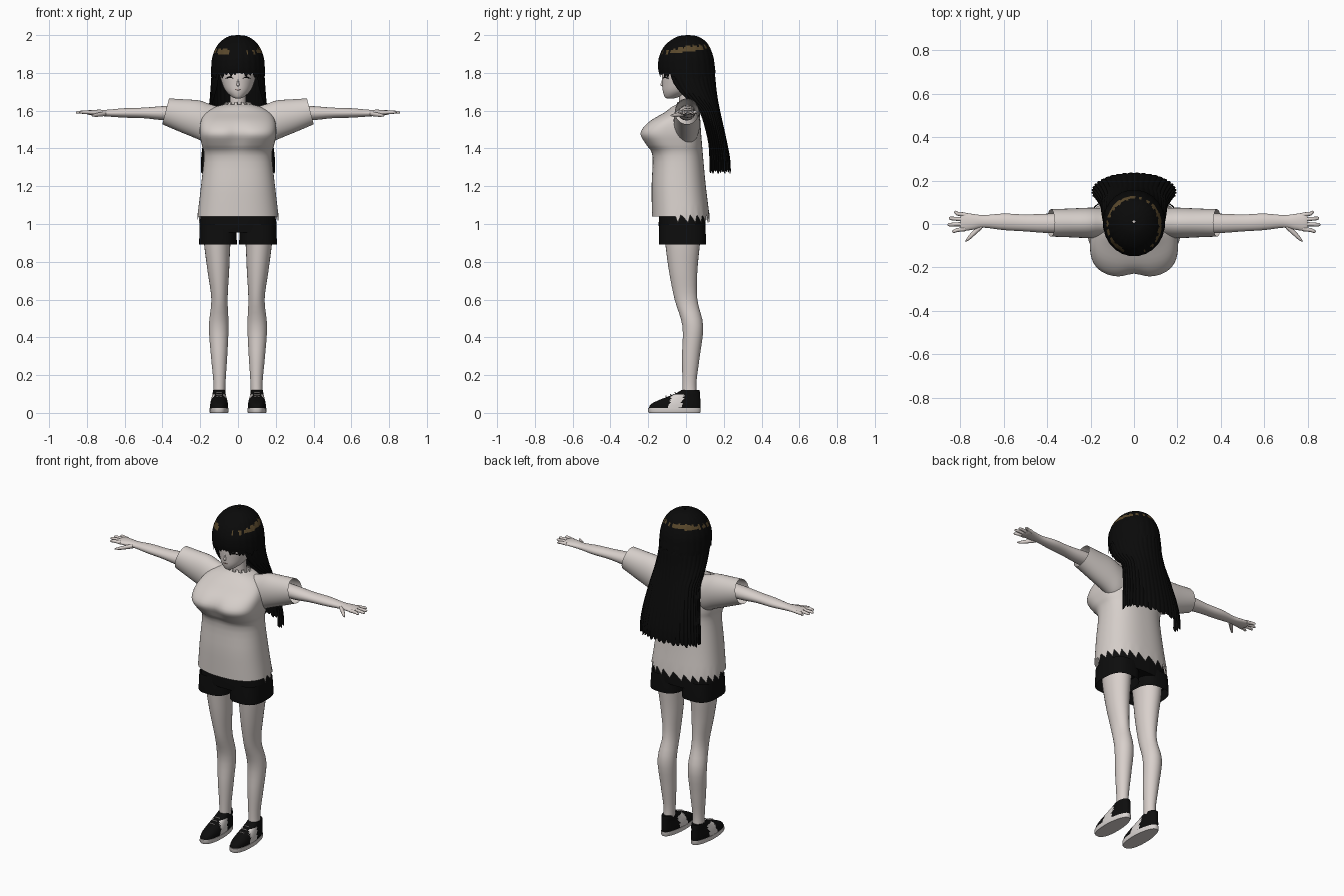
import bpy, bmesh, math
from math import sin, cos, pi
from mathutils import Vector

if "Cube" in bpy.data.objects:
    bpy.data.objects.remove(bpy.data.objects["Cube"])


def material(name, r, g, b):
    m = bpy.data.materials.new(name)
    m.use_nodes = True
    m.diffuse_color = (r, g, b, 1)
    bsdf = next(n for n in m.node_tree.nodes if n.type == 'BSDF_PRINCIPLED')
    bsdf.inputs["Base Color"].default_value = (r, g, b, 1)
    bsdf.inputs["Roughness"].default_value = 0.8
    return m


SKIN = material("skin", .69, .63, .60)
SHIRT = material("shirt cloth", .67, .62, .59)
BLACK = material("black cloth", .004, .004, .004)
HAIR = material("black hair", .003, .003, .003)
GOLD = material("hair shine", .10, .065, .025)
WHITE = material("sole white", .70, .66, .64)
LIP = material("lip", .35, .2, .18)


def smooth(rows, k=4):
    """Catmull-Rom in-between rows."""
    out = []
    for i in range(len(rows) - 1):
        p = [rows[max(0, min(len(rows) - 1, i + d))] for d in (-1, 0, 1, 2)]
        for j in range(k):
            t = j / k
            out.append(tuple(
                b + t * (c - a) / 2 + t * t * (2 * a - 5 * b + 4 * c - d) / 2
                + t ** 3 * (3 * b - a - 3 * c + d) / 2 for a, b, c, d in zip(*p)))
    return out + [tuple(rows[-1])]


def power(v, p):
    return math.copysign(abs(v) ** (2 / p), v)


def oval(z, w, f, b, n=48, p=2, cx=0, opening=0):
    """Ring around z, counted from the front; opening leaves a gap there."""
    pts = []
    for i in range(n):
        a = 2 * pi * i / n
        if opening:
            a = opening + (2 * pi - 2 * opening) * i / (n - 1)
        pts.append(Vector((cx + w * power(sin(a), p),
                           (f + b) / 2 - (b - f) / 2 * power(cos(a), p), z)))
    return pts


def loft(name, rings, mats, closed=True, caps=True, mirror=False, rule=None):
    bm = bmesh.new()
    grid = [[bm.verts.new(p) for p in ring] for ring in rings]
    n = len(grid[0])
    for lo, hi in zip(grid, grid[1:]):
        for i in range(n if closed else n - 1):
            j = (i + 1) % n
            face = bm.faces.new((lo[i], lo[j], hi[j], hi[i]))
            if rule:
                face.material_index = rule(face.calc_center_median())
    if caps:
        bm.faces.new(grid[0])
        bm.faces.new(grid[-1])
    bmesh.ops.recalc_face_normals(bm, faces=bm.faces)
    mesh = bpy.data.meshes.new(name)
    bm.to_mesh(mesh)
    bm.free()
    for m in mats:
        mesh.materials.append(m)
    ob = bpy.data.objects.new(name, mesh)
    bpy.context.collection.objects.link(ob)
    if mirror:
        ob.modifiers.new("mirror", 'MIRROR').use_mirror_merge = False
    bpy.ops.object.select_all(action='DESELECT')
    ob.select_set(True)
    bpy.context.view_layer.objects.active = ob
    bpy.ops.object.shade_smooth_by_angle(angle=math.radians(50))
    return ob


def limb(name, rows, axis, mat, n=20, mirror=True, k=4):
    """Rows are position along the axis, two centre coordinates, two radii."""
    rings = []
    for t, c1, c2, r1, r2 in smooth(rows, k):
        ring = []
        for i in range(n):
            a = 2 * pi * i / n
            u, v = c1 + r1 * cos(a), c2 + r2 * sin(a)
            ring.append(Vector((t, u, v) if axis == 'x' else (u, v, t)))
        rings.append(ring)
    return loft(name, rings, [mat], mirror=mirror)


# Legs
limb("leg", [(.07, .1, .02, .033, .04), (.16, .098, .018, .032, .037),
             (.3, .1, .026, .043, .047), (.46, .102, .036, .052, .055),
             (.6, .098, .0, .043, .06), (.75, .104, -.015, .057, .075),
             (.9, .11, -.018, .07, .092), (1, .105, -.02, .075, .1)], 'z', SKIN, 28)

# Shorts: hip part and two wide leg openings
loft("shorts_hips", [oval(*r, p=2.6) for r in
                     ((.955, .203, -.142, .104), (1.0, .205, -.145, .104), (1.08, .19, -.14, .098))],
     [BLACK])
loft("shorts_leg", [oval(*r, p=2.8, cx=.106) for r in
                    ((.892, .1, -.144, .106), (.93, .099, -.144, .106), (1.0, .096, -.14, .1))],
     [BLACK], caps=False, mirror=True)

# Shirt body with ragged back hem and scalloped neckline
torso = smooth([(1.04, .215, -.18, .125, 2.4), (1.2, .196, -.182, .105, 2.4),
                (1.36, .18, -.178, .09, 2.4), (1.42, .192, -.215, .085, 2.7),
                (1.48, .203, -.246, .08, 2.9), (1.54, .198, -.2, .076, 2.7),
                (1.59, .17, -.115, .073, 2.4), (1.62, .12, -.075, .07, 2.2),
                (1.635, .065, -.045, .06, 2)])
rings = [oval(*r[:4], n=96, p=r[4]) for r in torso]
for i, v in enumerate(rings[0]):
    if v.y > -.05:
        v.z += .008 - .014 * (i % 4)
for i, v in enumerate(rings[-1]):
    v.z += .012 * (1 if i // 4 % 2 else -1)
for ring in rings:
    for v in ring:
        if v.y < -.05:
            bust = math.exp(-((v.z - 1.47) / .06) ** 2)
            v.y += .018 * bust * math.exp(-(v.x / .05) ** 2)
loft("shirt_body", rings, [SHIRT], caps=False)

# Sleeves: wide slanted tubes, open at the end
rings = []
for x, top, bottom, depth, slant in smooth([
        (.08, 1.615, 1.42, .06, 0), (.15, 1.635, 1.42, .068, 0), (.21, 1.654, 1.45, .07, .005),
        (.3, 1.66, 1.49, .066, .012), (.383, 1.665, 1.528, .063, .018)]):
    rings.append([Vector((x - slant * cos(a), .005 + depth * sin(a),
                          (top + bottom) / 2 + (top - bottom) / 2 * cos(a)))
                  for a in (2 * pi * i / 32 for i in range(32))])
loft("sleeve", rings, [SHIRT], caps=False, mirror=True)

# Arms and hands
limb("arm", [(.2, .005, 1.59, .045, .042), (.38, .003, 1.587, .045, .038),
             (.5, .005, 1.588, .039, .028), (.6, .01, 1.588, .038, .025),
             (.69, .012, 1.587, .029, .018), (.74, .01, 1.589, .036, .016),
             (.785, .01, 1.59, .042, .013), (.8, .01, 1.59, .038, .009)], 'x', SKIN)
for name, y, tip, spread in (("index", -.022, .838, -.012), ("middle", 0, .858, -.003),
                             ("ring", .021, .853, .005), ("little", .042, .83, .012)):
    limb(name + "_finger", [(.775, y, 1.59, .011, .01), (.815, y + spread / 2, 1.592, .009, .009),
                            (tip - .008, y + spread, 1.591, .008, .007),
                            (tip, y + spread, 1.59, .003, .003)], 'x', SKIN, 10, k=2)
limb("thumb", [(.70, -.008, 1.585, .014, .013), (.73, -.034, 1.58, .015, .012),
               (.757, -.06, 1.576, .012, .009), (.775, -.078, 1.575, .005, .004)], 'x', SKIN, 10)


# Shoes: pale sole, dark upper with a slanted pale side panel
def panel(c):
    side = abs(c.x - .1) > .02
    return 1 if side and .025 < c.z < .1 and -.085 < c.y - .35 * (c.z - .06) < -.02 else 0


def shoe_ring(z, w, f, b):
    ring = oval(z, w, f, b, n=64, p=2.5, cx=.1)
    for v in ring:
        v.x = .1 + (v.x - .1) * (1 - .2 * max(0, v.y + .05) / .12)
    return ring


loft("shoe_sole", [shoe_ring(0, .048, -.196, .074), shoe_ring(.006, .051, -.2, .078),
                   shoe_ring(.026, .05, -.2, .078)], [WHITE], mirror=True)
loft("shoe_upper", [shoe_ring(*r) for r in smooth([
    (.022, .048, -.197, .076), (.045, .047, -.187, .077), (.065, .044, -.15, .076),
    (.085, .04, -.1, .075), (.103, .038, -.055, .074), (.12, .035, -.025, .072)], 3)],
     [BLACK, WHITE], mirror=True, rule=panel)
for y, z in ((-.105, .087), (-.08, .096), (-.056, .106)):
    limb("shoe_lace", [(.084, y, z, .003, .003), (.1, y - .002, z + .002, .003, .003),
                       (.116, y, z, .003, .003)], 'x', WHITE, 8, k=2)

# Head, neck and face
limb("neck", [(1.56, 0, .015, .06, .05), (1.62, 0, .008, .045, .043),
              (1.72, 0, .005, .042, .043)], 'z', SKIN, 24, mirror=False)
loft("head", [oval(*r) for r in smooth([
    (1.664, .01, -.1, -.07), (1.672, .03, -.112, -.04), (1.70, .062, -.122, .03),
    (1.74, .083, -.125, .08), (1.8, .097, -.126, .105), (1.88, .1, -.11, .115),
    (1.95, .06, -.06, .07)])], [SKIN])
limb("nose", [(1.728, 0, -.121, .003, .003), (1.736, 0, -.128, .008, .008),
              (1.75, 0, -.125, .005, .006), (1.775, 0, -.121, .003, .004)],
     'z', SKIN, 10, mirror=False)
limb("eyelash", [(.024, -.121, 1.771, .002, .002), (.045, -.113, 1.777, .003, .004),
                 (.066, -.095, 1.77, .002, .002)], 'x', HAIR, 8)
limb("mouth", [(-.015, -.121, 1.711, .002, .001), (0, -.1235, 1.71, .002, .002),
               (.015, -.121, 1.711, .002, .001)], 'x', LIP, 8, mirror=False)


# Hair cap with ragged fringe and a broken shine band
def shine(c):
    strand = int((math.atan2(c.x, -c.y) + pi) * 9)
    wobble = sin(strand * 12.9) * .5 + sin(strand * 4.1) * .5
    near = abs(c.z - 1.924 - .13 * c.y - .004 * wobble) < .011 + .007 * wobble
    return 1 if near and wobble > -.45 and (abs(c.x) > .045 or c.y > 0) else 0


rings = [oval(*r, n=120) for r in smooth([
    (2.0, .006, .005, .017), (1.993, .05, -.042, .062), (1.967, .09, -.088, .103),
    (1.93, .118, -.122, .128), (1.88, .136, -.143, .145), (1.83, .141, -.147, .152),
    (1.797, .142, -.142, .156)], 6)]
for i, v in enumerate(rings[-1]):
    v.z += .01 * sin(i * 1.9) + .008 * sin(i * .8) - .02 * min(1, abs(v.x) / .14)
for ring in rings[6:]:
    for i, v in enumerate(ring):
        grow = 1 + .012 * abs(sin(i * pi / 5))
        v.x, v.y = v.x * grow, v.y * grow
loft("hair_cap", rings, [HAIR, GOLD], caps=False, rule=shine)

# Long back hair: an open sheet of rounded strands with ragged tips
rings = []
for z, w, f, b, gap in smooth([
        (1.87, .125, -.12, .138, .75), (1.79, .139, -.128, .153, .82), (1.72, .144, -.1, .16, .9),
        (1.65, .15, -.045, .17, 1.1), (1.59, .156, .01, .182, 1.3), (1.45, .18, .05, .213, 1.35),
        (1.35, .192, .06, .232, 1.3), (1.285, .193, .065, .236, 1.25)]):
    ring = oval(z, w, f, b, n=145, opening=gap)
    mid = (f + b) / 2
    for i, v in enumerate(ring):
        grow = 1 + (.02 + .06 * max(0, 1.7 - z)) * (abs(sin(i * pi / 6)) - .6)
        v.x, v.y = v.x * grow, mid + (v.y - mid) * grow
    rings.append(ring)
for i, v in enumerate(rings[-1]):
    v.z -= .014 * abs(sin(i * pi / 6)) + .006 * sin(i // 6 * 2.3)
loft("back_hair", rings, [HAIR], closed=False, caps=False)
